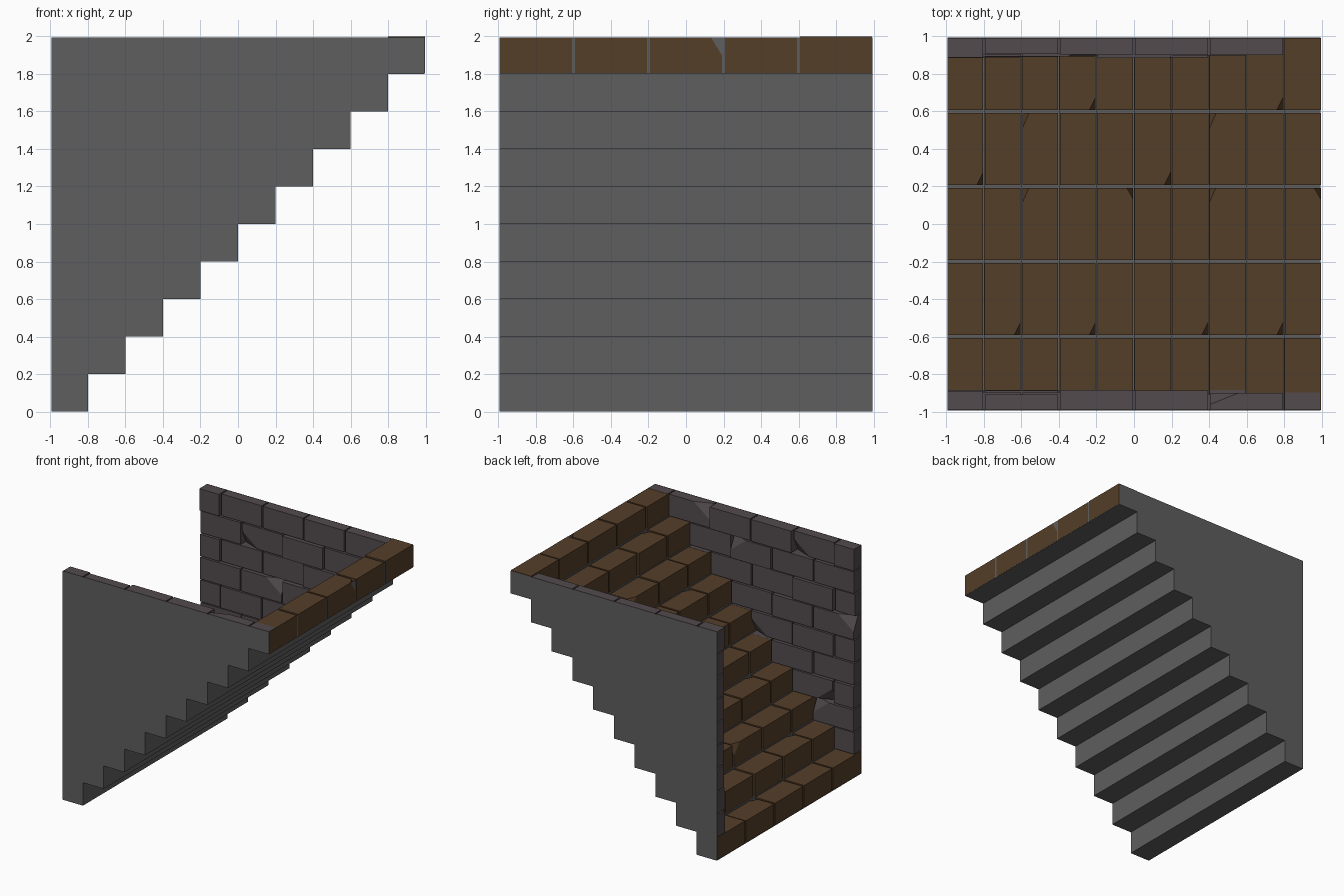
import bpy, bmesh, random
from mathutils import Vector

if "Cube" in bpy.data.objects:
    bpy.data.objects.remove(bpy.data.objects["Cube"])

random.seed(4)
N, S = 10, 0.2          # step count and step size
E = 0.995               # half extent in x and y


def material(name, col):
    m = bpy.data.materials.new(name)
    m.diffuse_color = (*col, 1)
    m.use_nodes = True
    m.node_tree.nodes["Principled BSDF"].inputs["Base Color"].default_value = m.diffuse_color
    return m


def finish(name, bm, mat):
    me = bpy.data.meshes.new(name)
    bm.to_mesh(me)
    bm.free()
    me.materials.append(mat)
    ob = bpy.data.objects.new(name, me)
    bpy.context.collection.objects.link(ob)
    return ob


def block(dest, lo, hi, chips=()):
    """Box from lo to hi; each chip = (corner signs, cut lengths) slices a corner off."""
    bm = bmesh.new()
    bmesh.ops.create_cube(bm, size=1)
    lo, hi = Vector(lo), Vector(hi)
    for v in bm.verts:
        v.co = (lo + hi) / 2 + v.co * (hi - lo)
    for sign, cut in chips:
        corner = Vector([hi[k] if sign[k] > 0 else lo[k] for k in range(3)])
        normal = Vector([sign[k] / cut[k] for k in range(3)]).normalized()
        point = corner - Vector((sign[0] * cut[0], 0, 0))
        geom = bm.verts[:] + bm.edges[:] + bm.faces[:]
        bmesh.ops.bisect_plane(bm, geom=geom, plane_co=point, plane_no=normal, clear_outer=True)
        bmesh.ops.holes_fill(bm, edges=[e for e in bm.edges if e.is_boundary])
    bmesh.ops.recalc_face_normals(bm, faces=bm.faces[:])
    tmp = bpy.data.meshes.new("tmp")
    bm.to_mesh(tmp)
    bm.free()
    dest.from_mesh(tmp)
    bpy.data.meshes.remove(tmp)


def jit(a):
    return random.uniform(0, a)


grey = material("mortar", (0.113, 0.113, 0.113))
brown = material("step_stone", (0.09, 0.049, 0.0215))
plum = material("wall_stone", (0.088, 0.07, 0.074))

# Mortar shell: stepped underside plus the two stepped outer sides
bm = bmesh.new()
profile = [(-E, 0)]
for i in range(N):
    x = min(-1 + S * (i + 1), E)
    profile += [(x, S * i), (x, min(S * (i + 1), 1.995))]
sides = [[bm.verts.new((x, y, z)) for x, z in profile] for y in (-E, E)]
for k in range(len(profile) - 1):
    bm.faces.new((sides[0][k], sides[1][k], sides[1][k + 1], sides[0][k + 1]))
for i, side in enumerate(sides):
    top = bm.verts.new((-E, (-E, E)[i], 1.995))
    bm.faces.new(side + [top] if i == 0 else [top] + side[::-1])
finish("mortar_shell", bm, grey)

# Stair blocks: five per step, a few with chipped corners
back_low = {(0, 3), (3, 4), (5, 3), (8, 4), (1, 1), (3, 1), (6, 1), (8, 1)}
front_high = {(2, 3), (7, 3), (2, 2), (7, 2)}
back_high = {(4, 2), (9, 2)}
bm = bmesh.new()
for i in range(N):
    for j in range(5):
        chips = []
        if (i, j) in back_low:
            chips.append(((1, -1, 1), (0.035, 0.07, 0.1)))
        if (i, j) in front_high:
            chips.append(((-1, 1, 1), (0.035, 0.08, 0.1)))
        if (i, j) in back_high:
            chips.append(((1, 1, 1), (0.035, 0.06, 0.1)))
        x, y, z = -1 + S * i, -1 + 0.4 * j, S * i
        lo = (max(x + jit(0.006), -E), max(y + 0.008, -0.992), z + 0.004)
        hi = (x + S - 0.004, min(y + 0.392, 0.992), z + S - (0 if j == 4 else 0.003 + jit(0.004)))
        block(bm, lo, hi, chips)
finish("stair_blocks", bm, brown)

# Side walls: running-bond courses, each ending at its step, some bricks chipped
for name, s in (("front_wall_bricks", -1), ("back_wall_bricks", 1)):
    bm = bmesh.new()
    for k in range(N):
        end = -1 + S * (k + 1)
        x = -1 - (S if k % 2 else 0)
        while x < end - 0.01:
            x0, x1 = max(x + 0.006, -E), min(x + 0.394, end - 0.008)
            inner = 0.885 + jit(0.025)
            ys = sorted((s * inner, s * 0.992))
            chips = []
            if random.random() < 0.3 and x1 - x0 > 0.3:
                chips.append(((random.choice((-1, 1)), -s, random.choice((-1, 1))),
                              (0.15, 0.06, 0.12)))
            block(bm, (x0, ys[0], S * k + 0.006), (x1, ys[1], S * k + S - 0.005), chips)
            x += 0.4
    finish(name, bm, plum)
